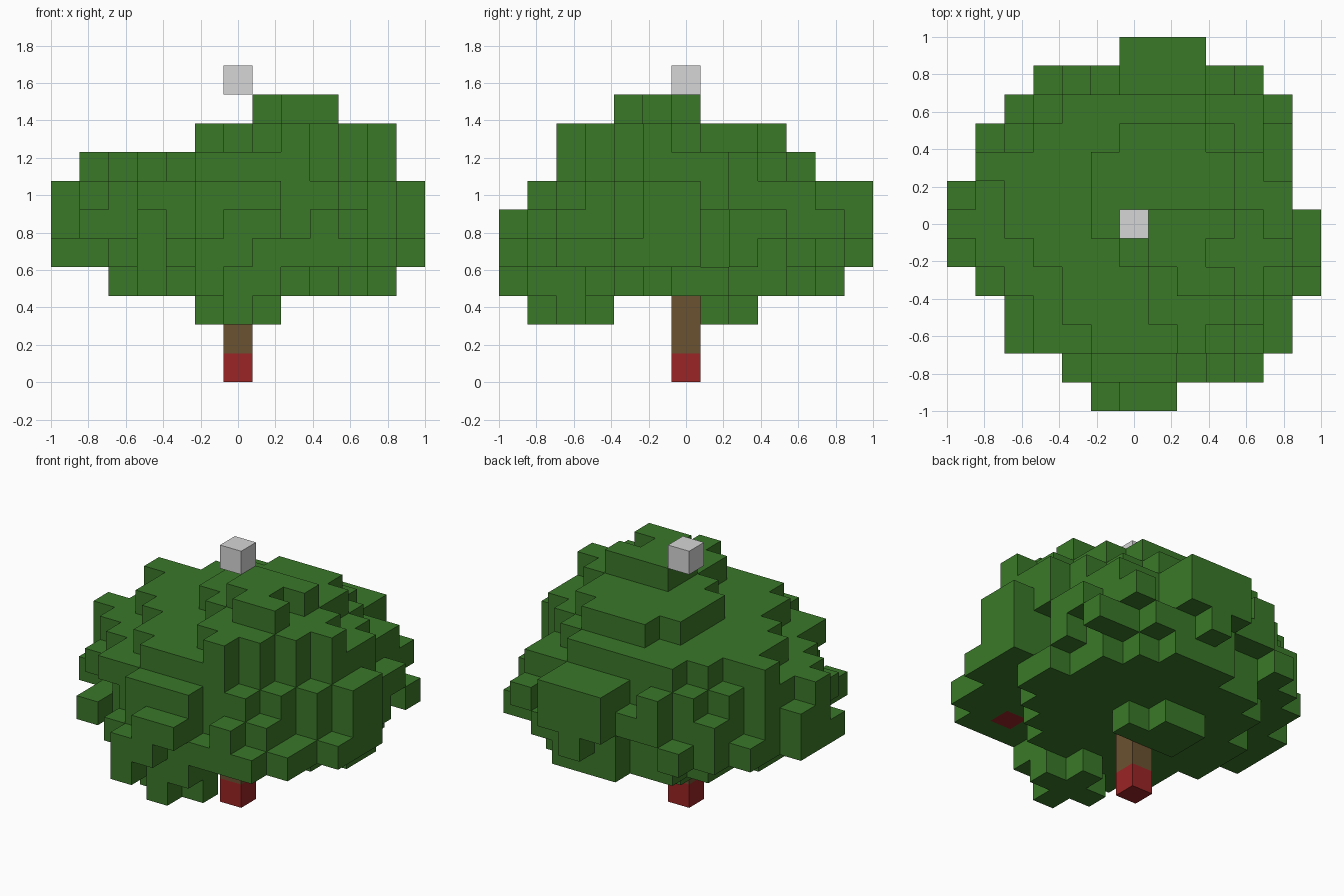
import bpy
import bmesh
import random
from mathutils import Vector

random.seed(11)
S = 2 / 13  # block size

old = bpy.data.objects.get("Cube")
if old:
    bpy.data.objects.remove(old, do_unlink=True)


def material(name, rgb):
    mat = bpy.data.materials.new(name)
    mat.use_nodes = True
    color = (*rgb, 1)
    mat.diffuse_color = color
    mat.node_tree.nodes["Principled BSDF"].inputs["Base Color"].default_value = color
    return mat


leaf = material("leaf green", (0.042, 0.188, 0.022))
bark = material("bark brown", (0.147, 0.084, 0.03))
red = material("base red", (0.328, 0.018, 0.018))
grey = material("light grey", (0.67, 0.67, 0.67))

AXES = [Vector(v) for v in ((1, 0, 0), (0, 1, 0), (0, 0, 1))]


def blocks(name, cells, mats, pick=lambda cell: 0):
    """Mesh the outer skin of a set of unit grid cells."""
    cells = set(cells)
    bm = bmesh.new()
    for cell in sorted(cells):
        centre = Vector(cell) + Vector((0, 0, 0.5))
        for i, axis in enumerate(AXES):
            for sign in (1, -1):
                n = axis * sign
                if tuple(int(c + d) for c, d in zip(cell, n)) in cells:
                    continue
                u = AXES[(i + 1) % 3] / 2
                v = AXES[(i + 2) % 3] / 2 * sign
                mid = centre + n / 2
                corners = (mid - u - v, mid + u - v, mid + u + v, mid - u + v)
                face = bm.faces.new([bm.verts.new(c * S) for c in corners])
                face.material_index = pick(cell)
    bmesh.ops.remove_doubles(bm, verts=bm.verts, dist=S / 100)
    mesh = bpy.data.meshes.new(name)
    bm.to_mesh(mesh)
    bm.free()
    for mat in mats:
        mesh.materials.append(mat)
    obj = bpy.data.objects.new(name, mesh)
    bpy.context.collection.objects.link(obj)
    return obj


def box(x0, x1, y0, y1, z):
    return {(x, y, z) for x in range(x0, x1 + 1) for y in range(y0, y1 + 1)}


# Crown outline: x span of every row, from front to back
spans = [(-1, 1), (-2, 4), (-4, 5), (-4, 5), (-5, 6), (-6, 6), (-6, 6),
         (-6, 5), (-5, 5), (-5, 5), (-4, 5), (-3, 4), (0, 2)]
outline = {(x, row - 6) for row, (a, b) in enumerate(spans) for x in range(a, b + 1)}
rim = {(x, y) for x, y in outline
       if not {(x + 1, y), (x - 1, y), (x, y + 1), (x, y - 1)} <= outline}

# Crown layers: level, x limits, y limits, then limits of the two slanting corner cuts
layers = [(3, -4, 5, -6, 5, -15, 18, -7, 5), (4, -6, 6, -6, 6, -21, 23, -9, 9),
          (5, -6, 6, -6, 6, -19, 22, -8, 8), (6, -6, 6, -5, 6, -18, 22, -7, 7),
          (7, -5, 5, -4, 4, -12, 17, -6, 7), (8, -1, 5, -4, 3, -3, 13, -3, 6)]
crown = set()
for z, x0, x1, y0, y1, low, high, back, front in layers:
    cx, cy = (x0 + x1) / 2, (y0 + y1) / 2
    rx, ry = (x1 - x0) / 2 + 0.7, (y1 - y0) / 2 + 0.7
    for x, y, _ in sorted(box(x0, x1, y0, y1, z) - {(0, 0, 3)}):
        reach = (abs(x - cx) / rx) ** 1.8 + (abs(y - cy) / ry) ** 1.8
        inside = reach <= 1 + random.uniform(-0.14, 0.17)
        cut = not (low <= 3 * x + 2 * y <= high and back <= x - y <= front)
        gap = (x, y) in rim and random.random() < 0.5
        if inside and (x, y) in outline and not cut and not gap:
            crown.add((x, y, z))

# Single blocks that complete the rim
filled = {(x, y) for x, y, _ in crown}
for x, y in sorted(outline - filled):
    crown.add((x, y, 4))

# Blocks that mark the farthest reach of the layers
crown |= {(-6, 0, 4), (-6, 0, 5), (-6, 0, 6), (6, -1, 4), (6, -1, 5), (6, -1, 6),
          (1, 6, 4), (1, 6, 5), (1, 6, 6), (-1, -6, 3), (0, -6, 4), (0, -6, 5),
          (0, -5, 6), (-5, 2, 7), (5, -1, 7), (-1, 0, 8), (5, -1, 8), (5, 0, 3)}

# Peak and the two low-hanging clumps
crown |= box(1, 3, -2, 0, 9) - {(1, -2, 9), (3, -1, 9)}
crown |= box(-1, 1, -4, -4, 2) | box(0, 0, -5, -3, 2)
crown |= box(-1, 1, 1, 2, 2) - {(1, 2, 2)}
crown |= box(-1, 1, -5, -3, 3)

# One red block enclosed by leaves, showing only underneath
red_block = (3, -4, 4)
crown |= box(2, 4, -5, -3, 4)
blocks("crown", crown, [leaf, red], lambda cell: int(cell == red_block))

# Trunk with a red foot, and the floating marker block above the crown
blocks("trunk", {(0, 0, z) for z in range(4)}, [red, bark], lambda cell: int(cell[2] > 0))
blocks("top_marker", {(0, 0, 10)}, [grey])
